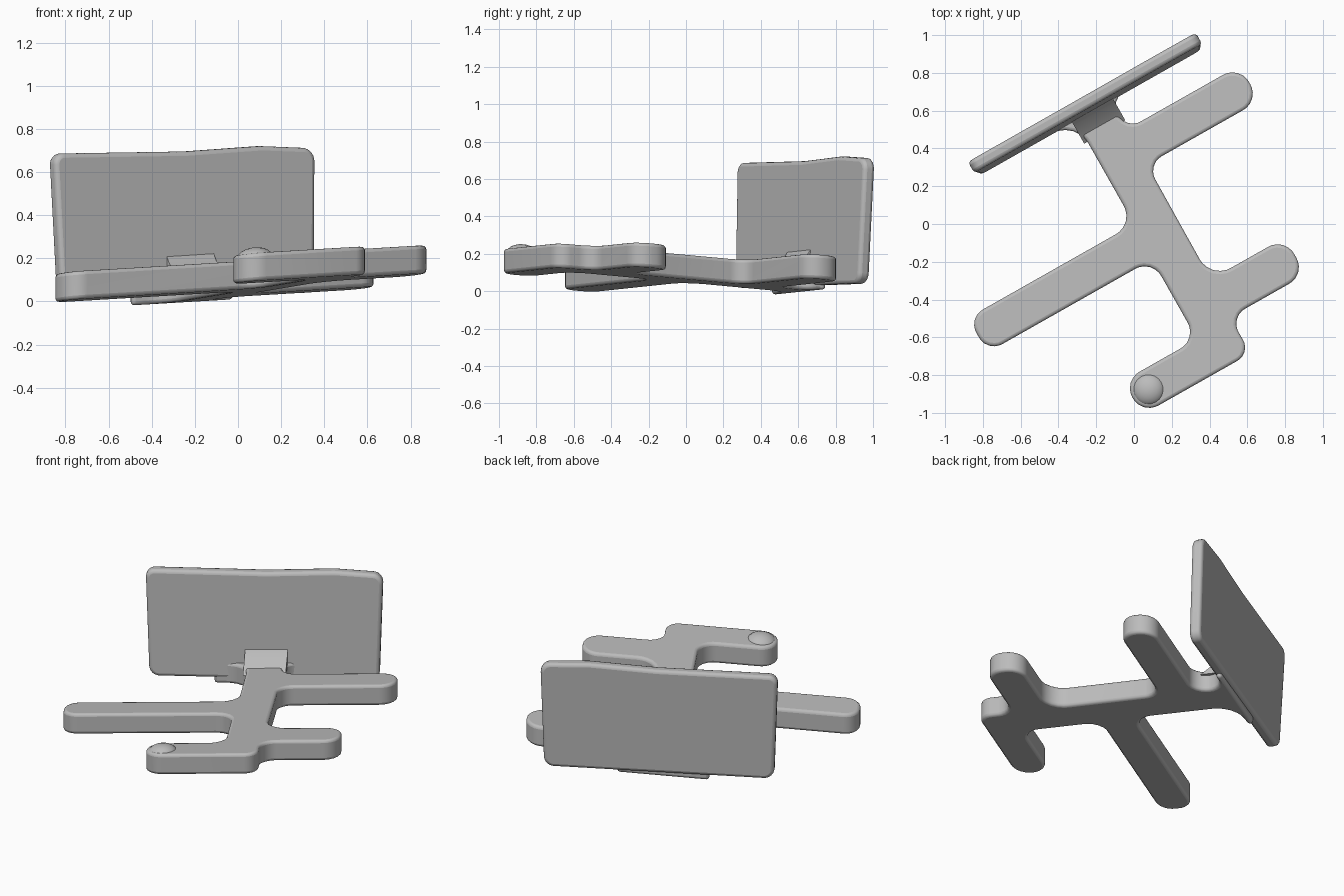
import bpy, bmesh, math
from mathutils import Vector, Matrix

if "Cube" in bpy.data.objects:
    bpy.data.objects.remove(bpy.data.objects["Cube"])

grey = bpy.data.materials.new("plain grey")
grey.use_nodes = True
COLOUR = (0.5, 0.5, 0.5, 1)
grey.diffuse_color = COLOUR
grey.node_tree.nodes["Principled BSDF"].inputs["Base Color"].default_value = COLOUR

TURN = Matrix.Rotation(math.radians(29.5), 4, 'Z')


def rounded(corners, steps=6):
    """Replace each (a, b, radius) corner with an arc."""
    pts = []
    n = len(corners)
    for i, (a, b, r) in enumerate(corners):
        p = Vector((a, b))
        if r == 0:
            pts.append(p)
            continue
        d0 = (Vector(corners[i - 1][:2]) - p).normalized()
        d1 = (Vector(corners[(i + 1) % n][:2]) - p).normalized()
        half = d0.angle(d1) / 2
        cut = r / math.tan(half)
        start, end = p + d0 * cut, p + d1 * cut
        centre = p + (d0 + d1).normalized() * (r / math.sin(half))
        for k in range(steps + 1):
            q = start.lerp(end, k / steps) - centre
            pts.append(centre + q.normalized() * r)
    return pts


def finish(name, bm, bevel=0.0):
    bmesh.ops.recalc_face_normals(bm, faces=bm.faces)
    mesh = bpy.data.meshes.new(name)
    bm.to_mesh(mesh)
    bm.free()
    mesh.materials.append(grey)
    obj = bpy.data.objects.new(name, mesh)
    bpy.context.collection.objects.link(obj)
    if bevel:
        mod = obj.modifiers.new("soft edges", 'BEVEL')
        mod.width = bevel
        mod.segments = 3
        mod.limit_method = 'ANGLE'
        mod.angle_limit = math.radians(40)
    bpy.ops.object.select_all(action='DESELECT')
    obj.select_set(True)
    bpy.context.view_layer.objects.active = obj
    bpy.ops.object.shade_smooth_by_angle(angle=math.radians(35))
    return obj


def prism(points, place, depth):
    """Extrude an outline; place maps (a, b, depth) to a position."""
    bm = bmesh.new()
    low = [bm.verts.new(place(p[0], p[1], 0)) for p in points]
    high = [bm.verts.new(place(p[0], p[1], depth)) for p in points]
    bm.faces.new(low)
    bm.faces.new(high)
    for i in range(len(points)):
        j = (i + 1) % len(points)
        bm.faces.new((low[i], low[j], high[j], high[i]))
    return bm


def tilted(u, v, z):
    """Turn about z and follow the gentle slope of the branches."""
    p = TURN @ Vector((u, v, z))
    p.z += 0.045 + 0.085 * p.x - 0.045 * p.y
    return p


# Flat trunk with four rounded branches and a flared end at the panel
outline = [
    (-1.01, -.21, .09), (-.01, -.21, .1), (-.01, -.695, .1),
    (-.46, -.695, .1), (-.46, -.9, .1), (.2, -.9, .08),
    (.2, -.68, .09), (.66, -.68, .1), (.66, -.455, .1), (.21, -.455, .12),
    (.215, .24, .09), (.9, .24, .1), (.9, .455, .1),
    (.21, .455, .088), (.21, .635, .088), (.34, .635, 0), (.34, .67, 0),
    (-.2, .67, 0), (-.2, .635, 0), (0, .62, .14),
    (0, 0, .11), (-1.01, 0, .09)]
finish("branched_base", prism(rounded(outline), tilted, 0.13), 0.03)

# Upright panel leaning slightly backwards
panel = [(-.58, .015, .06), (.765, .04, .06), (.785, .71, .06),
         (.5, .72, 0), (.1, .695, 0), (-.605, .685, .05)]
finish("upright_panel",
       prism(rounded(panel), lambda u, z, d: TURN @ Vector((u, .625 + d + .04 * z, z)), 0.068),
       0.02)

# Sloped fillet between the trunk and the panel
slope = [(.5, .1), (.65, .1), (.65, .24), (.61, .18)]
finish("panel_fillet", prism(slope, lambda v, z, d: tilted(d - .02, v, z), 0.25))

# Low bump on the tip of the front branch
bm = bmesh.new()
bmesh.ops.create_uvsphere(bm, u_segments=20, v_segments=12, radius=1)
for vert in bm.verts:
    c = vert.co
    vert.co = tilted(-.365 + c.x * .09, -.8 + c.y * .09, .1 + c.z * .06)
finish("front_tip_bump", bm)
